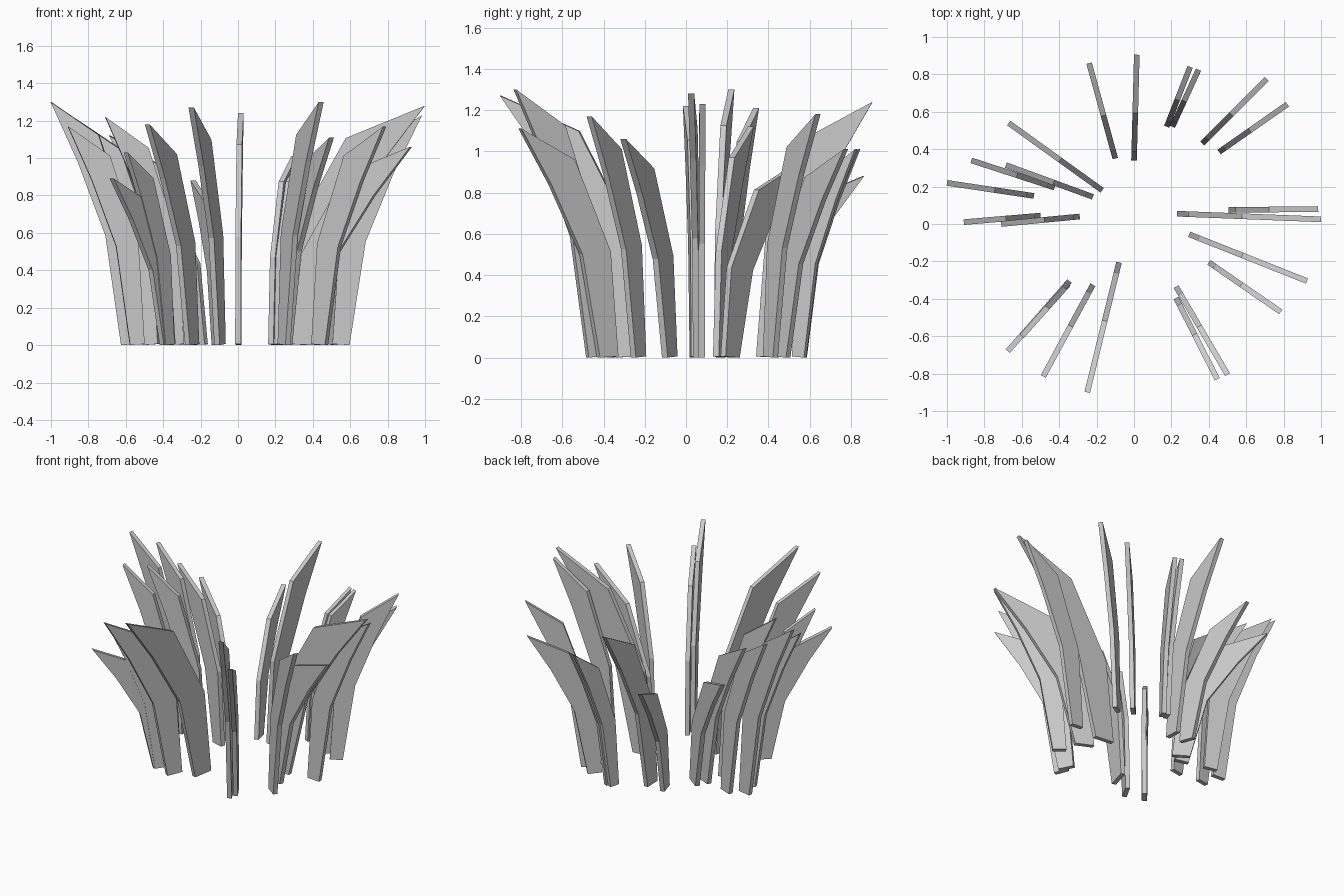
import bpy
from mathutils import Vector

# Blade outline in its own upright plane: (fraction of reach, fraction of height)
OUTLINE = [(0, 0.005), (0.08, 0.465), (0.45, 0.865), (1, 1),
           (0.69, 0.755), (0.37, 0.45), (0.19, 0)]
THICK = 0.03

# Each blade: base x, y, tip x, y, height
BLADES = [
    (-0.10, 0.35, -0.24, 0.86, 0.88), (0.00, 0.34, 0.015, 0.905, 1.24),
    (0.175, 0.52, 0.30, 0.84, 1.01), (0.205, 0.52, 0.345, 0.825, 1.01),
    (0.365, 0.43, 0.71, 0.775, 1.01), (0.455, 0.385, 0.82, 0.64, 1.18),
    (0.505, 0.075, 0.985, 0.08, 1.23), (0.23, 0.055, 1.0, 0.025, 1.28),
    (0.295, -0.055, 0.925, -0.305, 1.06), (0.40, -0.205, 0.785, -0.47, 1.17),
    (0.225, -0.335, 0.50, -0.805, 1.11), (0.225, -0.395, 0.445, -0.83, 1.30),
    (-0.08, -0.205, -0.25, -0.90, 1.27), (-0.22, -0.325, -0.485, -0.815, 1.18),
    (-0.345, -0.305, -0.675, -0.68, 0.89), (-0.35, -0.32, -0.60, -0.60, 1.03),
    (-0.29, 0.04, -0.71, 0.0, 1.22), (-0.50, 0.045, -0.91, 0.01, 1.17),
    (-0.535, 0.15, -1.0, 0.22, 1.30), (-0.425, 0.195, -0.87, 0.34, 1.21),
    (-0.22, 0.145, -0.685, 0.315, 1.12), (-0.17, 0.18, -0.67, 0.54, 0.94),
]


def grass_blade(i, bx, by, tx, ty, h):
    base, reach = Vector((bx, by, 0)), Vector((tx - bx, ty - by, 0))
    side = Vector((-reach.y, reach.x, 0)).normalized() * THICK / 2
    n = len(OUTLINE)
    verts = [base + reach * u + Vector((0, 0, h * v)) + side * s
             for s in (1, -1) for u, v in OUTLINE]
    # two flat sides as quad strips, then the rim
    half = [(0, 1, 5, 6), (1, 2, 4, 5), (2, 3, 4)]
    faces = half + [tuple(k + n for k in reversed(f)) for f in half]
    faces += [(k, k + n, (k + 1) % n + n, (k + 1) % n) for k in range(n)]
    mesh = bpy.data.meshes.new(f"grass_blade_{i:02d}")
    mesh.from_pydata(verts, [], faces)
    ob = bpy.data.objects.new(mesh.name, mesh)
    bpy.context.collection.objects.link(ob)
    # consistent outward normals
    import bmesh
    bm = bmesh.new()
    bm.from_mesh(mesh)
    bmesh.ops.recalc_face_normals(bm, faces=bm.faces)
    bm.to_mesh(mesh)
    bm.free()


# Ring of blades
for i, blade in enumerate(BLADES, 1):
    grass_blade(i, *blade)
